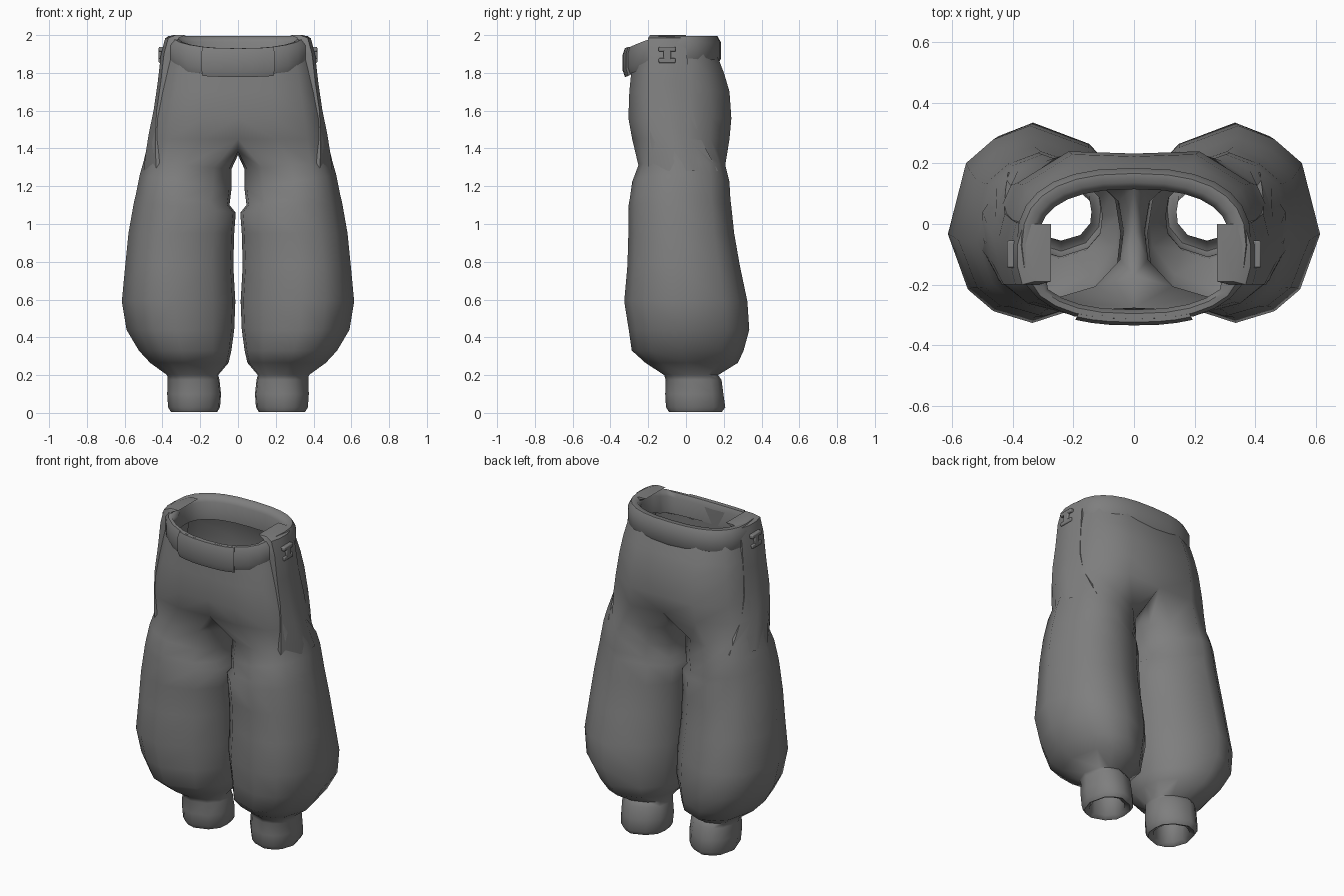
import bpy, bmesh, math

if "Cube" in bpy.data.objects:
    bpy.data.objects.remove(bpy.data.objects["Cube"])

cloth = bpy.data.materials.new("grey cloth")
cloth.diffuse_color = (0.21, 0.21, 0.21, 1)
cloth.use_nodes = True
cloth.node_tree.nodes["Principled BSDF"].inputs["Base Color"].default_value = cloth.diffuse_color


def make(name, bm, mirror=True, angle=50):
    bmesh.ops.recalc_face_normals(bm, faces=bm.faces)
    me = bpy.data.meshes.new(name)
    bm.to_mesh(me)
    bm.free()
    ob = bpy.data.objects.new(name, me)
    bpy.context.collection.objects.link(ob)
    me.materials.append(cloth)
    if mirror:
        mod = ob.modifiers.new("mirror", 'MIRROR')
        mod.use_clip = True
        mod.merge_threshold = 0.001
    bpy.ops.object.select_all(action='DESELECT')
    ob.select_set(True)
    bpy.context.view_layer.objects.active = ob
    bpy.ops.object.shade_smooth_by_angle(angle=math.radians(angle))
    return ob


def bridge(bm, a, b, closed=True):
    n = len(a)
    for i in range(n if closed else n - 1):
        j = (i + 1) % n
        bm.faces.new((a[i], a[j], b[j], b[i]))


# Trousers: half hip arcs run front centre -> side -> back centre, then close into a leg
HIP = [(0, -.97), (.42, -1), (.78, -.86), (.95, -.65), (1, -.3),
       (.97, .06), (.86, .55), (.48, .98), (0, .95)]
LEG = [(-.6, -.8), (.07, -1), (.5, -.88), (.78, -.66), (1, -.1), (.8, .62),
       (.5, .86), (.1, 1), (-.55, .78), (-.93, .42), (-1, 0), (-.95, -.42)]
# z, half width, front depth, back depth
hips = [(1.90, .385, .285, .165), (1.80, .408, .290, .205), (1.70, .425, .300, .235),
        (1.56, .450, .305, .245), (1.45, .472, .285, .235)]
# z, inner x, outer x, front y, back y, slope towards the outside
legs = [(1.31, .035, .500, -.252, .208, .02), (1.22, .035, .520, -.285, .230, .04),
        (1.13, .045, .540, -.298, .235, .03), (1.09, .012, .550, -.305, .240, .03),
        (.95, .020, .580, -.305, .255, 0), (.78, .025, .597, -.310, .285, 0),
        (.59, .014, .615, -.327, .325, 0), (.44, .020, .590, -.303, .335, 0),
        (.33, .035, .525, -.287, .305, 0), (.265, .050, .465, -.215, .275, 0),
        (.20, .105, .375, -.115, .170, 0), (.175, .098, .372, -.108, .188, 0),
        (.10, .090, .375, -.110, .198, 0), (.03, .095, .370, -.106, .208, 0),
        (.005, .110, .355, -.090, .190, 0), (.02, .140, .328, -.060, .155, 0),
        (.17, .140, .328, -.055, .130, 0)]
bm = bmesh.new()
prev = None
for z, w, f, b in hips:
    ring = [bm.verts.new((u * w, v * (f if v < 0 else b), z)) for u, v in HIP]
    if prev:
        bridge(bm, prev, ring, False)
    prev = ring
# crotch seam under the centre
prev = prev + [bm.verts.new(c) for c in ((0, .12, 1.39), (0, -.03, 1.365), (0, -.17, 1.385))]
for z, x0, x1, y0, y1, k in legs:
    ring = [bm.verts.new(((x0 + x1) / 2 + u * (x1 - x0) / 2,
                          (y0 + y1) / 2 + v * (y1 - y0) / 2, max(0, z + k * u)))
            for u, v in LEG]
    bridge(bm, prev, ring)
    prev = ring
make("trousers", bm, angle=75)


# Belt: a padded band swept around the waist, lower at the front
def band(name, a0, a1, steps, grow, low, high):
    section = [(-.07, .1), (-.07, .8), (-.048, 1), (-.018, 1), (0, .78), (0, .22), (-.02, 0)]
    full = a1 - a0 >= 360
    bm = bmesh.new()
    rings = []
    for i in range(steps if full else steps + 1):
        t = math.radians(a0 + (a1 - a0) * i / steps)
        c, s = math.cos(t), math.sin(t)
        cx, cy = (math.copysign(abs(q) ** .8, q) for q in (c, s))
        rise = min(1, max(0, (s + 1) / .75))
        top = 1.93 + .065 * rise + high
        bot = 1.79 + .05 * rise - low
        thin = .6 if s < -.5 else 1
        rings.append([bm.verts.new(((.388 + grow + d * thin) * cx,
                                    -.07 + (.255 + grow + d * thin) * cy,
                                    bot + (top - bot) * h)) for d, h in section])
    for a, b in zip(rings, rings[1:]):
        bridge(bm, a, b)
    if full:
        bridge(bm, rings[-1], rings[0])
    else:
        bm.faces.new(rings[0])
        bm.faces.new(rings[-1])
    make(name, bm, False, 60)


band("belt", 0, 360, 28, 0, 0, 0)
band("front_belt_panel", 246, 294, 6, .01, .012, 0)

# Side panels: raised strips from the belt down to the thigh, flaring backwards
rows = [(2.0, .345, -.19, .0), (1.985, .385, -.2, .0), (1.90, .408, -.2, .005),
        (1.75, .425, -.2, .015), (1.60, .447, -.2, .035), (1.48, .472, -.2, .065),
        (1.38, .488, -.2, .115), (1.28, .500, -.2, .17)]
bm = bmesh.new()
prev = None
for z, x, y0, y1 in rows:
    drop = .02 + max(0, 1.6 - z) * .2
    ring = [bm.verts.new(p) for p in (
        (x - .05 - drop, y0, z), (x - drop * .8, y0, z), (x, y0 * .7 + y1 * .3, z),
        (x, y0 * .35 + y1 * .65, z), (x - drop, y1, z), (x - .05 - drop, y1, z))]
    if prev:
        bridge(bm, prev, ring)
    else:
        bm.faces.new(ring)
    prev = ring
make("side_panel", bm)

# Side buckles: two small ribs joined by a bar on each hip
bm = bmesh.new()
for y, z, sy, sz in ((-.1, 1.925, .09, .025), (-.1, 1.865, .09, .025), (-.1, 1.895, .04, .06)):
    geo = bmesh.ops.create_cube(bm, size=1)["verts"]
    bmesh.ops.scale(bm, vec=(.03, sy, sz), verts=geo)
    bmesh.ops.translate(bm, vec=(.405, y, z), verts=geo)
ob = make("side_buckle", bm)
bev = ob.modifiers.new("bevel", 'BEVEL')
bev.width = .006
bev.segments = 2
